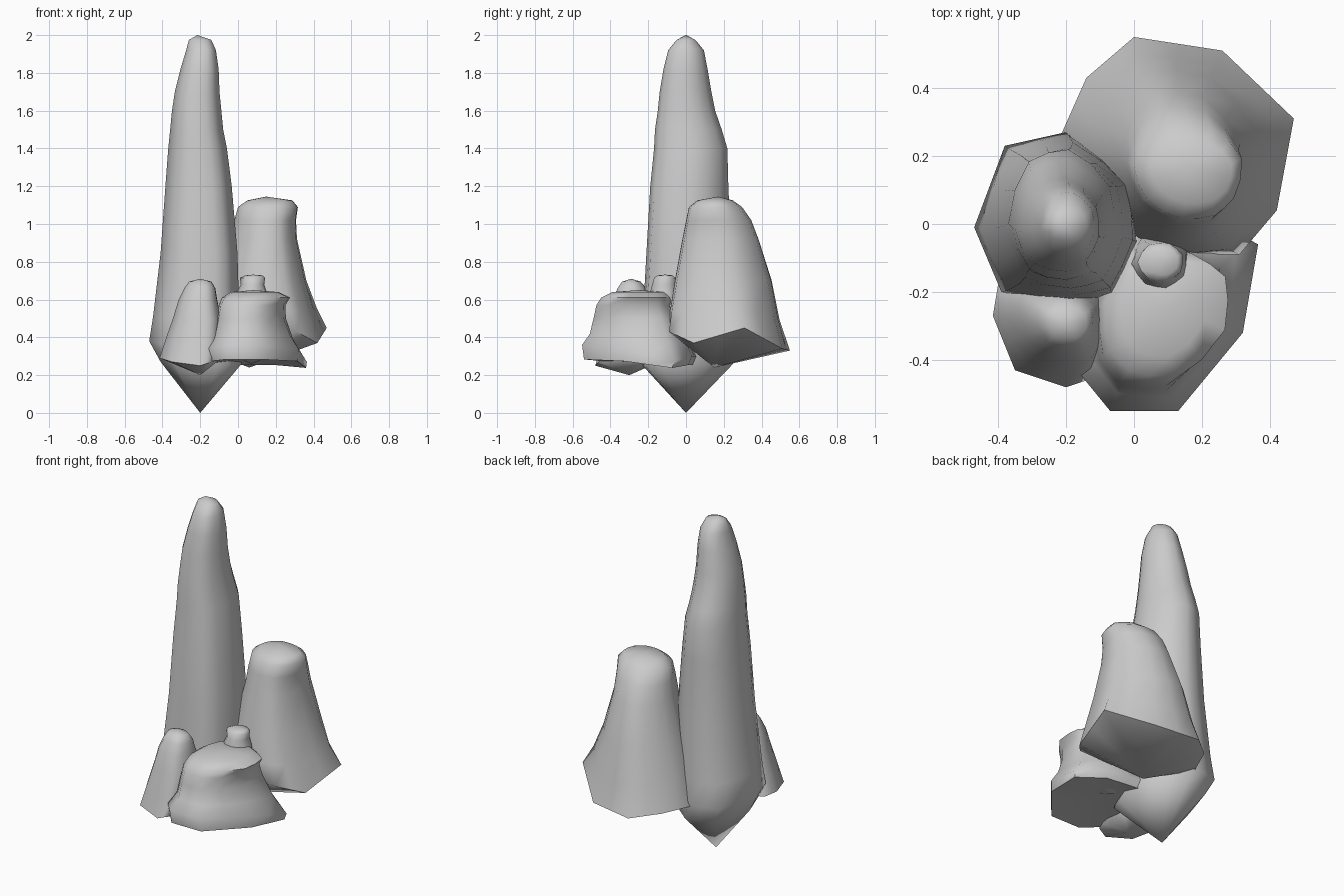
import bpy, bmesh, math


def spire(name, outline, rings, top, tip, lower=None, angle=60):
    """Loft from an irregular tilted base outline up through bounded rings.
    rings: (z, x0, x1, y0, y1), getting rounder upward; lower: optional ring under base."""
    # insert edge midpoints so upper rings can round off
    base = []
    for a, b in zip(outline, outline[1:] + outline[:1]):
        base += [a, tuple((p + q) / 2 for p, q in zip(a, b))]
    n = len(base)
    bx0, bx1 = min(p[0] for p in base), max(p[0] for p in base)
    by0, by1 = min(p[1] for p in base), max(p[1] for p in base)
    bz = sum(p[2] for p in base) / n

    def ring(r, tilt, rnd):
        z, x0, x1, y0, y1 = r
        pts = []
        for x, y, pz in base:
            u = 2 * (x - bx0) / (bx1 - bx0) - 1
            v = 2 * (y - by0) / (by1 - by0) - 1
            s = 1 + rnd * (1 / math.hypot(u, v) - 1)
            pts.append(((x0 + x1) / 2 + u * s * (x1 - x0) / 2,
                        (y0 + y1) / 2 + v * s * (y1 - y0) / 2,
                        z + (pz - bz) * tilt))
        return pts

    loops = [ring(lower, 0.5, 0)] if lower else []
    loops.append(base)
    for i, r in enumerate(rings):
        loops.append(ring(r, 0.5 if i == 0 else 0.0, min(0.65, 0.3 + 0.1 * i)))

    bm = bmesh.new()
    rows = [[bm.verts.new(p) for p in loop] for loop in loops]
    vt, vb = bm.verts.new(top), bm.verts.new(tip)
    for i in range(n):
        j = (i + 1) % n
        for a, b in zip(rows, rows[1:]):
            bm.faces.new((a[i], a[j], b[j], b[i]))
        bm.faces.new((rows[0][j], rows[0][i], vb))
        bm.faces.new((rows[-1][i], rows[-1][j], vt))
    bmesh.ops.recalc_face_normals(bm, faces=bm.faces)
    me = bpy.data.meshes.new(name)
    bm.to_mesh(me)
    bm.free()
    ob = bpy.data.objects.new(name, me)
    bpy.context.collection.objects.link(ob)
    bpy.ops.object.select_all(action='DESELECT')
    bpy.context.view_layer.objects.active = ob
    ob.select_set(True)
    bpy.ops.object.shade_smooth_by_angle(angle=math.radians(angle))


# Tall main spire
spire("tall_spire",
      [(-.47, -.01, .38), (-.39, -.2, .36), (-.2, -.23, .34), (-.06, -.22, .35),
       (.01, -.05, .36), (-.02, .13, .36), (-.2, .27, .36), (-.38, .23, .36)],
      [(.5, -.45, .01, -.23, .26), (.85, -.41, .0, -.21, .24), (1.2, -.385, -.03, -.19, .225),
       (1.4, -.37, -.055, -.17, .22), (1.5, -.36, -.075, -.165, .19), (1.6, -.35, -.085, -.15, .155),
       (1.7, -.335, -.095, -.14, .135), (1.82, -.305, -.10, -.12, .115),
       (1.92, -.275, -.115, -.095, .095), (1.975, -.26, -.14, -.05, .05)],
      (-.215, 0, 2.0), (-.2, 0, 0), (.26, -.41, .02, -.23, .25))

# Second spire at the back right
spire("back_spire",
      [(0, .55, .33), (-.14, .43, .35), (-.22, .25, .35), (-.12, .05, .38), (.08, -.09, .43),
       (.31, -.09, .43), (.42, .04, .37), (.47, .31, .45), (.26, .51, .34)],
      [(.52, -.17, .42, -.085, .50), (.7, -.11, .365, -.06, .46), (.92, -.04, .315, -.02, .39),
       (1.02, -.02, .31, 0, .35), (1.09, 0, .32, .015, .30), (1.125, .05, .29, .06, .25)],
      (.15, .17, 1.145), (.06, .15, .24))

# Squat stump at the front right, hollow underneath
spire("front_stump",
      [(-.16, -.44, .34), (-.07, -.55, .36), (.13, -.55, .36), (.32, -.32, .34),
       (.365, -.06, .27), (.2, .03, .30), (-.05, .06, .30), (-.15, -.2, .32)],
      [(.40, -.13, .305, -.51, .02), (.5, -.115, .265, -.49, -.03), (.57, -.105, .26, -.475, -.06),
       (.61, -.09, .285, -.45, -.07), (.64, -.04, .22, -.39, -.1)],
      (.08, -.25, .65), (.08, -.2, .29), (.265, -.15, .36, -.54, .04))

# Small spire at the front left
spire("front_left_spire",
      [(-.415, -.27, .29), (-.35, -.43, .27), (-.2, -.48, .25), (-.14, -.46, .27),
       (-.1, -.36, .28), (-.1, -.2, .28), (-.25, -.12, .28), (-.4, -.18, .29)],
      [(.38, -.385, -.085, -.45, -.14), (.5, -.345, -.09, -.42, -.16), (.6, -.315, -.11, -.39, -.19),
       (.66, -.285, -.12, -.365, -.21), (.695, -.26, -.14, -.34, -.24)],
      (-.2, -.29, .71), (-.2, -.3, .2))

# Little nub behind the stump
spire("small_nub",
      [(-.03, -.12, .3), (.02, -.2, .3), (.1, -.22, .3), (.17, -.17, .3),
       (.18, -.08, .3), (.12, -.02, .3), (.02, -.03, .3)],
      [(.55, -.02, .165, -.205, -.03), (.64, -.005, .155, -.19, -.045),
       (.68, .015, .14, -.18, -.05), (.715, .01, .145, -.17, -.055),
       (.728, .04, .13, -.15, -.07)],
      (.08, -.11, .732), (.07, -.12, .26))
